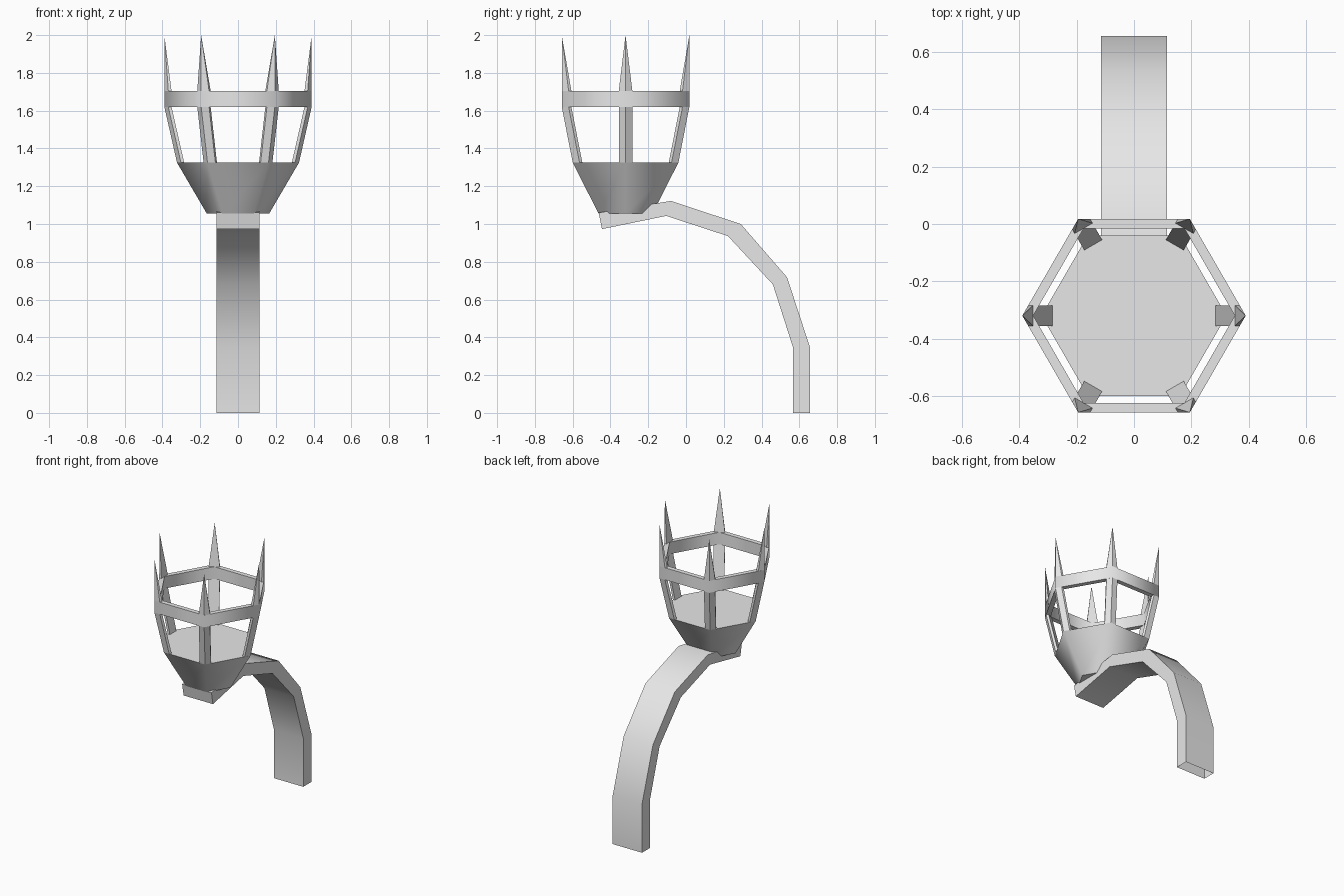
import bpy, bmesh, math
from mathutils import Matrix, Vector

cube = bpy.data.objects.get("Cube")
if cube:
    bpy.data.objects.remove(cube, do_unlink=True)

metal = bpy.data.materials.new("grey_metal")
metal.use_nodes = True
GREY = (0.8, 0.8, 0.8, 1)
metal.diffuse_color = GREY
metal.node_tree.nodes["Principled BSDF"].inputs["Base Color"].default_value = GREY

CENTRE = Vector((0, -0.32, 0))   # axis of the basket
CUP_TOP, RING_LOW, RING_TOP, TIP = 1.325, 1.62, 1.705, 2.0
CUP_R, RING_R, RING_IN = 0.323, 0.39, 0.352


def hexagon(r, z):
    return [CENTRE + Vector((r * math.cos(i * math.pi / 3), r * math.sin(i * math.pi / 3), z))
            for i in range(6)]


def loft(name, loops, caps=(True, True), closed=False, smooth=None):
    """Skin a row of equal loops; cap the ends or join last to first."""
    bm = bmesh.new()
    rows = [[bm.verts.new(p) for p in loop] for loop in loops]
    pairs = list(zip(rows, rows[1:]))
    if closed:
        pairs.append((rows[-1], rows[0]))
    n = len(rows[0])
    for a, b in pairs:
        for i in range(n):
            j = (i + 1) % n
            bm.faces.new((a[i], a[j], b[j], b[i]))
    if not closed:
        if caps[0]:
            bm.faces.new(rows[0][::-1])
        if caps[1]:
            bm.faces.new(rows[-1])
    bmesh.ops.remove_doubles(bm, verts=bm.verts, dist=1e-5)
    bmesh.ops.recalc_face_normals(bm, faces=bm.faces)
    mesh = bpy.data.meshes.new(name)
    bm.to_mesh(mesh)
    bm.free()
    mesh.materials.append(metal)
    obj = bpy.data.objects.new(name, mesh)
    bpy.context.collection.objects.link(obj)
    if smooth:
        bpy.ops.object.select_all(action='DESELECT')
        obj.select_set(True)
        bpy.context.view_layer.objects.active = obj
        bpy.ops.object.shade_smooth_by_angle(angle=math.radians(smooth))
    return obj


# Cup and the band around the basket
loft("cup", [hexagon(0.165, 1.055), hexagon(CUP_R, CUP_TOP)], smooth=61)
loft("basket_ring", [hexagon(RING_R, RING_LOW), hexagon(RING_R, RING_TOP),
                     hexagon(RING_IN, RING_TOP), hexagon(RING_IN, RING_LOW)],
     closed=True, smooth=61)


# Leaning posts and spikes, one at each corner
def corner_section(outer, z, turn):
    w, inner, side = 0.036, outer - 0.038, outer - 0.021
    pts = [(inner, -w), (side, -w), (outer, 0), (side, w), (inner, w)]
    return [CENTRE + turn @ Vector((x, y, z)) for x, y in pts]


for i in range(6):
    turn = Matrix.Rotation(i * math.pi / 3, 3, 'Z')
    loft(f"post_{i + 1}", [corner_section(CUP_R, CUP_TOP, turn),
                           corner_section(RING_R, RING_LOW, turn)])
    tip = CENTRE + turn @ Vector((RING_R, 0, TIP))
    loft(f"spike_{i + 1}", [corner_section(RING_R, RING_TOP, turn), [tip] * 5],
         caps=(True, False))

# Curved bracket: outer and inner (y, z) edges, open at the foot
outer = [(0.657, 0), (0.657, 0.345), (0.535, 0.718), (0.29, 1.0), (-0.08, 1.122), (-0.462, 1.06)]
inner = [(0.567, 0), (0.567, 0.345), (0.46, 0.68), (0.222, 0.936), (-0.105, 1.043), (-0.445, 0.973)]
W = 0.115
loft("bracket", [[(-W, *o), (W, *o), (W, *n), (-W, *n)] for o, n in zip(outer, inner)],
     caps=(False, True), smooth=40)
